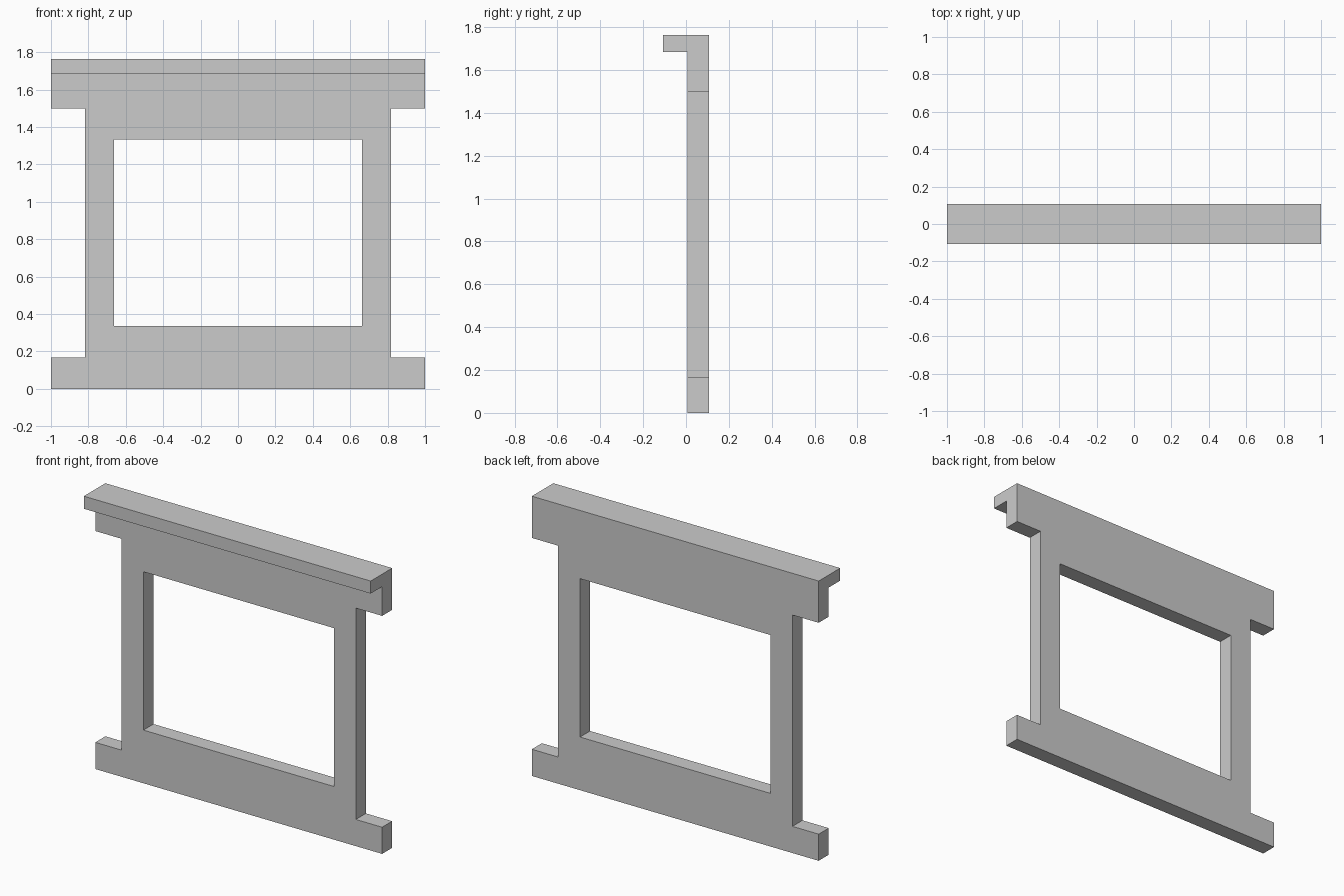
import bpy, bmesh, math

if "Cube" in bpy.data.objects:
    bpy.data.objects.remove(bpy.data.objects["Cube"])

BACK, FRONT, LIP = 0.107, 0.007, -0.107
xs = [-1.0, -0.817, -0.664, 0.664, 0.817, 1.0]
zs = [0.0, 0.168, 0.335, 1.333, 1.5, 1.684, 1.763]
# Filled columns per row, bottom to top: foot rail, sill, posts, header, top rail, cap
rows = ["#####", " ### ", " # # ", " ### ", "#####", "#####"]

bm = bmesh.new()


def extrude(faces, dy):
    res = bmesh.ops.extrude_face_region(bm, geom=faces)
    moved = [g for g in res["geom"] if isinstance(g, bmesh.types.BMVert)]
    bmesh.ops.translate(bm, verts=moved, vec=(0, dy, 0))
    bmesh.ops.recalc_face_normals(bm, faces=bm.faces[:])
    bm.normal_update()


# Flat silhouette of the frame
for j, row in enumerate(rows):
    for i, cell in enumerate(row):
        if cell == "#":
            corners = [(i, j), (i + 1, j), (i + 1, j + 1), (i, j + 1)]
            bm.faces.new([bm.verts.new((xs[a], BACK, zs[b])) for a, b in corners])
bmesh.ops.remove_doubles(bm, verts=bm.verts[:], dist=0.0001)

# Panel thickness, then the overhanging lip along the top
extrude(bm.faces[:], FRONT - BACK)
lip = [f for f in bm.faces
       if f.normal.y < -0.9 and f.calc_center_median().z > zs[-2]]
extrude(lip, LIP - FRONT)

# Merge coplanar cells into clean flat faces
bmesh.ops.dissolve_limit(bm, angle_limit=math.radians(1),
                         verts=bm.verts[:], edges=bm.edges[:])

mesh = bpy.data.meshes.new("window_frame")
bm.to_mesh(mesh)
bm.free()
bpy.context.collection.objects.link(bpy.data.objects.new("window_frame", mesh))
